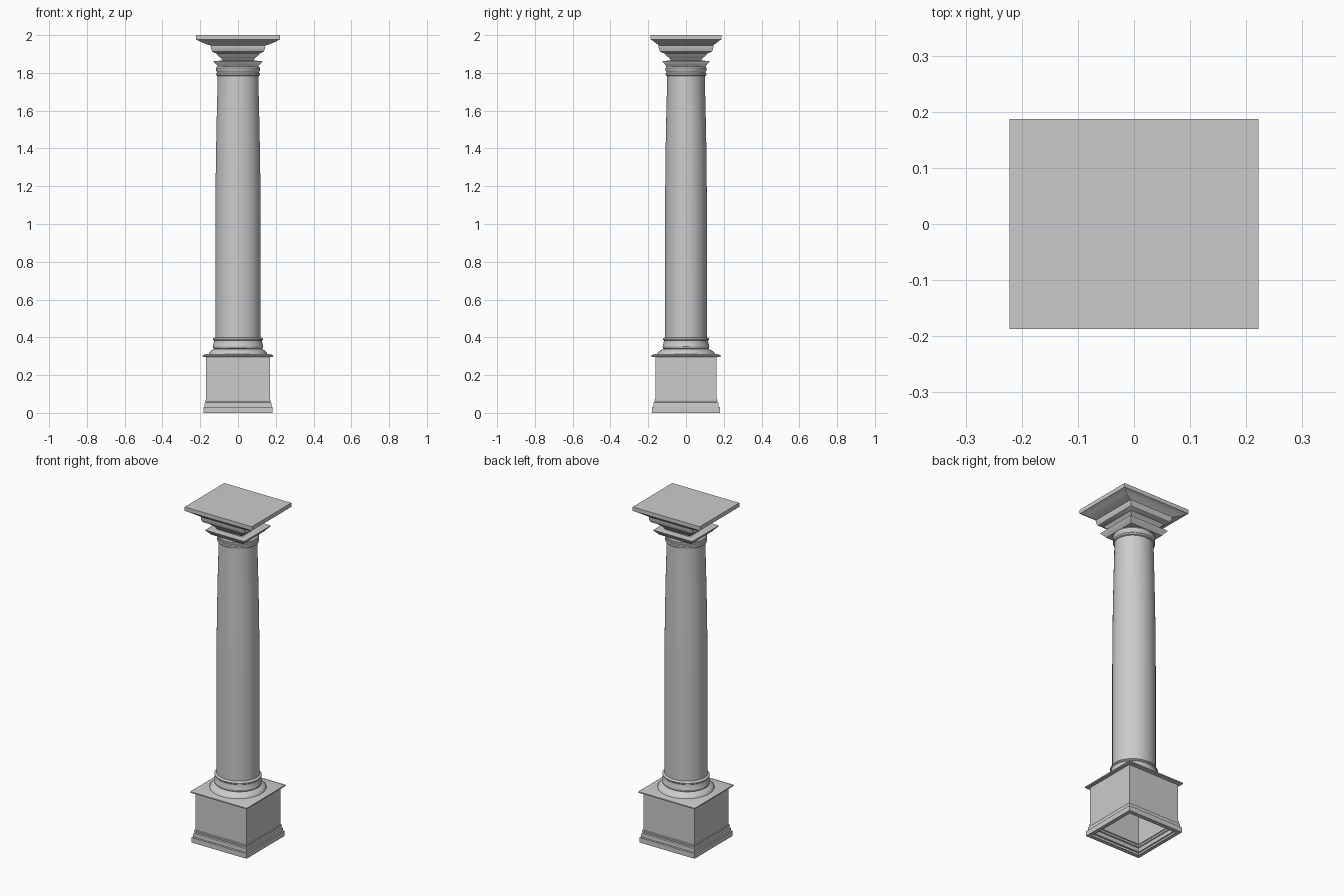
import bpy, bmesh, math


def loft(name, profile, sides, cap_top=False, cap_bottom=False):
    """Stack rings of (z, half_x, half_y); 4 sides gives a rectangle, more an ellipse."""
    bm = bmesh.new()
    rings = []
    for z, hx, hy in profile:
        ring = []
        for i in range(sides):
            a = 2 * math.pi * (i + 0.5) / sides
            k = math.sqrt(2) if sides == 4 else 1
            ring.append(bm.verts.new((hx * k * math.cos(a), hy * k * math.sin(a), z)))
        rings.append(ring)
    for lo, hi in zip(rings, rings[1:]):
        for i in range(sides):
            j = (i + 1) % sides
            bm.faces.new((lo[i], lo[j], hi[j], hi[i]))
    if cap_top:
        bm.faces.new(rings[-1])
    if cap_bottom:
        bm.faces.new(rings[0][::-1])
    mesh = bpy.data.meshes.new(name)
    bm.to_mesh(mesh)
    bm.free()
    ob = bpy.data.objects.new(name, mesh)
    bpy.context.collection.objects.link(ob)
    bpy.ops.object.select_all(action='DESELECT')
    ob.select_set(True)
    bpy.context.view_layer.objects.active = ob
    bpy.ops.object.shade_smooth_by_angle(angle=math.radians(30))
    return ob


# Square pedestal, open underneath, with stepped foot and sloped top moulding
loft("pedestal", [
    (0.0, 0.160, 0.155), (0.0, 0.183, 0.180), (0.03, 0.183, 0.180),
    (0.032, 0.177, 0.172), (0.054, 0.176, 0.171), (0.057, 0.170, 0.164),
    (0.063, 0.173, 0.167), (0.070, 0.173, 0.167), (0.072, 0.169, 0.162),
    (0.295, 0.169, 0.162), (0.298, 0.187, 0.184), (0.305, 0.187, 0.184),
    (0.313, 0.166, 0.162), (0.313, 0.10, 0.10)], 4)

# Round base mouldings
loft("shaft_base", [
    (0.311, 0.155, 0.154), (0.320, 0.152, 0.149), (0.330, 0.143, 0.138),
    (0.336, 0.130, 0.124), (0.339, 0.126, 0.118), (0.343, 0.131, 0.122),
    (0.352, 0.134, 0.124), (0.362, 0.131, 0.121), (0.378, 0.127, 0.117),
    (0.382, 0.127, 0.117), (0.386, 0.132, 0.121), (0.392, 0.132, 0.121),
    (0.397, 0.127, 0.117), (0.400, 0.119, 0.110)], 64)

# Shaft with gentle entasis, slightly oval
loft("shaft", [
    (0.39, 0.120, 0.111), (0.70, 0.120, 0.111), (1.00, 0.120, 0.111),
    (1.20, 0.119, 0.110), (1.40, 0.116, 0.108), (1.60, 0.112, 0.104),
    (1.72, 0.109, 0.101), (1.80, 0.108, 0.100)], 64)

# Neck rings
loft("neck", [
    (1.783, 0.107, 0.099), (1.787, 0.115, 0.107), (1.795, 0.116, 0.108),
    (1.800, 0.112, 0.104), (1.806, 0.112, 0.104), (1.812, 0.116, 0.108),
    (1.826, 0.117, 0.109), (1.832, 0.113, 0.105), (1.836, 0.105, 0.100)],
    64, cap_top=True)

# Lower square capital plate, flaring upward
loft("capital_plate", [
    (1.834, 0.107, 0.104), (1.842, 0.112, 0.109), (1.857, 0.127, 0.123),
    (1.863, 0.129, 0.126), (1.865, 0.085, 0.085)], 4, cap_bottom=True)

# Upper capital: narrow throat, square block, curved cornice and slab
loft("capital", [
    (1.863, 0.080, 0.078), (1.880, 0.092, 0.090), (1.893, 0.108, 0.106),
    (1.903, 0.115, 0.113), (1.908, 0.128, 0.127), (1.913, 0.138, 0.138),
    (1.922, 0.140, 0.141), (1.928, 0.143, 0.144), (1.945, 0.145, 0.145),
    (1.949, 0.158, 0.149), (1.956, 0.178, 0.157), (1.964, 0.197, 0.168),
    (1.972, 0.211, 0.178), (1.976, 0.222, 0.187), (2.0, 0.222, 0.187)],
    4, cap_top=True)
